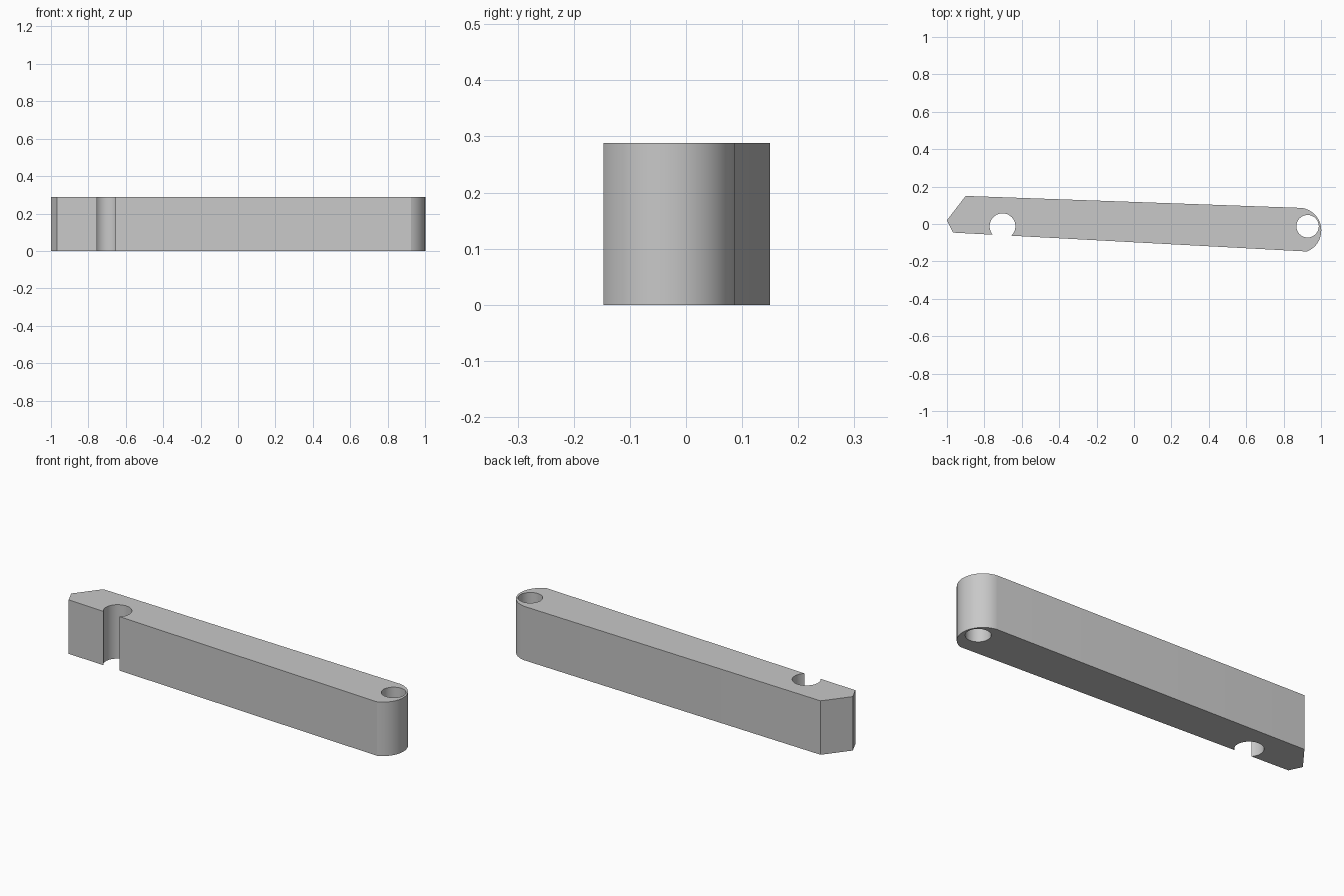
import bpy, bmesh
from math import cos, sin, atan2
from mathutils import Vector

cube = bpy.data.objects.get("Cube")
if cube:
    bpy.data.objects.remove(cube, do_unlink=True)

HEIGHT = 0.288

grey = bpy.data.materials.new("light_grey")
grey.use_nodes = True
colour = (0.58, 0.58, 0.58, 1)
grey.diffuse_color = colour
grey.node_tree.nodes["Principled BSDF"].inputs["Base Color"].default_value = colour


def arc(centre, start, end, steps):
    """Counter-clockwise arc from start to end around centre."""
    c, a, b = Vector(centre), Vector(start), Vector(end)
    a0 = atan2(a.y - c.y, a.x - c.x)
    a1 = atan2(b.y - c.y, b.x - c.x)
    r0, r1 = (a - c).length, (b - c).length
    points = []
    for i in range(steps + 1):
        t = i / steps
        ang, r = a0 + (a1 - a0) * t, r0 + (r1 - r0) * t
        points.append((c.x + r * cos(ang), c.y + r * sin(ang)))
    return points


def prism(name, outline):
    bm = bmesh.new()
    base = bm.faces.new([bm.verts.new((x, y, 0)) for x, y in outline])
    top = bmesh.ops.extrude_face_region(bm, geom=[base])["geom"]
    verts = [v for v in top if isinstance(v, bmesh.types.BMVert)]
    bmesh.ops.translate(bm, verts=verts, vec=(0, 0, HEIGHT))
    bmesh.ops.recalc_face_normals(bm, faces=bm.faces)
    mesh = bpy.data.meshes.new(name)
    bm.to_mesh(mesh)
    bm.free()
    mesh.materials.append(grey)
    obj = bpy.data.objects.new(name, mesh)
    bpy.context.collection.objects.link(obj)
    return obj


def cut_round(obj, x, y, radius):
    bpy.ops.mesh.primitive_cylinder_add(vertices=64, radius=radius, depth=1,
                                        location=(x, y, HEIGHT / 2))
    cutter = bpy.context.object
    cutter.hide_render = True
    cutter.data.materials.append(grey)
    bpy.ops.object.select_all(action="DESELECT")
    obj.select_set(True)
    bpy.context.view_layer.objects.active = obj
    mod = obj.modifiers.new("round_cut", "BOOLEAN")
    mod.operation = "DIFFERENCE"
    mod.solver = "EXACT"
    mod.object = cutter
    bpy.ops.object.modifier_apply(modifier=mod.name)
    bpy.data.objects.remove(cutter, do_unlink=True)


# Tapered bar with a pointed left end and a rounded right end
outline = [(-0.90, 0.15), (-1.0, 0.02), (-0.968, -0.046)]
outline += arc((0.88, -0.034), (0.925, -0.147), (0.895, 0.086), 28)
bar = prism("lever_bar", outline)

# Open notch near the pointed end, pivot hole in the rounded end
cut_round(bar, -0.703, -0.012, 0.069)
cut_round(bar, 0.928, -0.012, 0.060)

bpy.ops.object.shade_smooth_by_angle(angle=0.3)
